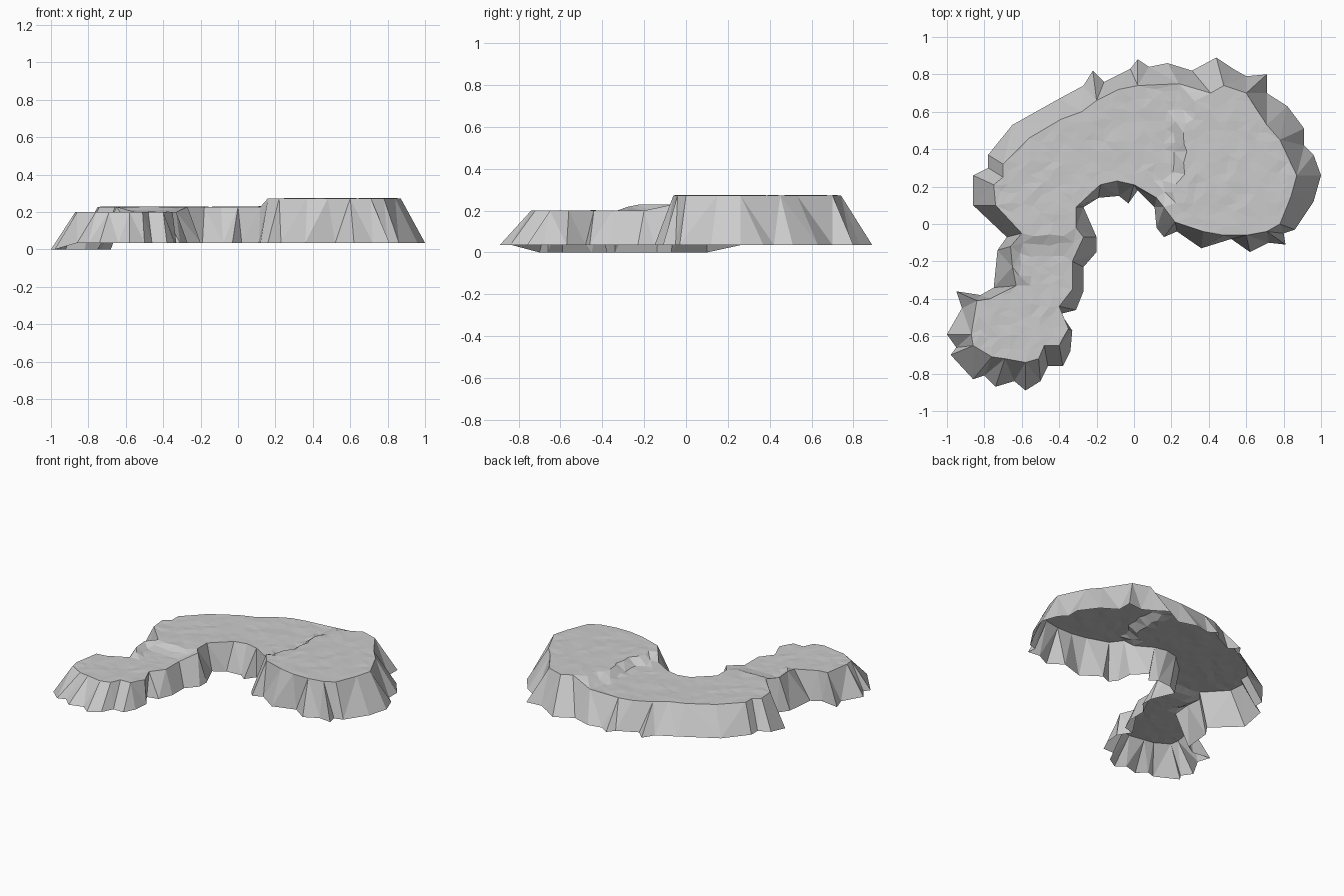
import bpy
import bmesh
import random
from mathutils import Vector
from mathutils.geometry import delaunay_2d_cdt

random.seed(4)
if "Cube" in bpy.data.objects:
    bpy.data.objects.remove(bpy.data.objects["Cube"], do_unlink=True)

LOW, MIDDLE, HIGH = .2, .228, .273      # terrace heights
SKIRT = .035                            # usual height of the cliff foot


def outline(pairs):
    """Points given in hundredths of a unit."""
    return [Vector(pair) / 100 for pair in pairs]


# Cliff foot, clockwise from the west corner
foot = outline([
    (-86, 26), (-78, 30), (-78, 37), (-65, 53), (-40, 67), (-27, 74), (-22, 82), (-16, 76),
    (-2, 83), (2, 88), (8, 84), (18, 86), (31, 82), (44, 89), (53, 83), (60, 79), (71, 80),
    (71, 70), (82, 63), (91, 51), (91, 42), (96, 37), (100, 26), (96, 12), (86, -3), (80, -5),
    (81, -11), (72, -10), (62, -15), (52, -8), (36, -13), (23, -4), (16, -7), (12, -2),
    (11, 9), (2, 18), (-3, 11), (-8, 15), (-19, 14), (-27, 9), (-20, -7), (-20, -15),
    (-27, -23), (-27, -36), (-31, -46), (-39, -48), (-33, -57), (-34, -68), (-38, -76),
    (-46, -76), (-50, -84), (-58, -89), (-64, -84), (-74, -87), (-80, -81), (-86, -83),
    (-98, -70), (-95, -66), (-100, -59), (-92, -45), (-95, -36), (-82, -38), (-75, -34),
    (-73, -14), (-68, -7), (-86, 10)])

# Cliff rim, same direction
rim = outline([
    (-75, 21), (-70, 25), (-70, 32), (-56, 46), (-39, 56), (-28, 60), (-20, 66), (-8, 72),
    (2, 74), (24, 75), (41, 70), (48, 74), (60, 70), (71, 53), (78, 45), (87, 26), (84, 15),
    (78, 0), (71, -4), (60, -6), (48, -6), (37, -4), (22, 1), (16, 9), (12, 14), (0, 21),
    (-9, 23), (-18, 21), (-31, 9), (-31, -2), (-27, -7), (-33, -20), (-33, -35), (-40, -44),
    (-35, -56), (-40, -65), (-48, -65), (-51, -72), (-58, -74), (-69, -72), (-76, -71),
    (-86, -65), (-87, -59), (-84, -41), (-77, -40), (-63, -33), (-65, -23), (-66, -12),
    (-60, -5), (-74, 10)])


def ease(t):
    t = min(max(t, 0), 1)
    return t * t * (3 - 2 * t)


def ground(p):
    """Terrace height at a point."""
    x, y = p
    neck = ease((y + .13) / .06)
    if x < -.61:
        neck = max(neck, ease((y + .33) / .08))
    edge = .21 if y > .27 else .1 + max(y - .1, 0) * .7
    width = .035 if y < .6 else .12
    return LOW + (MIDDLE - LOW) * neck + (HIGH - MIDDLE) * ease((x - edge) / width)


def foot_height(p):
    dips = p.x < -.66 and -.75 < p.y < .15
    return 0 if dips else SKIRT


stone = bpy.data.materials.new("grey_stone")
stone.use_nodes = True
GREY = (.6, .6, .6, 1)
stone.diffuse_color = GREY
stone.node_tree.nodes["Principled BSDF"].inputs["Base Color"].default_value = GREY


def add_object(name, bm):
    """Turn every face to the sky and make the object."""
    for face in bm.faces:
        face.normal_update()
        if face.normal.z < 0:
            face.normal_flip()
    mesh = bpy.data.meshes.new(name)
    bm.to_mesh(mesh)
    bm.free()
    mesh.materials.append(stone)
    obj = bpy.data.objects.new(name, mesh)
    bpy.context.collection.objects.link(obj)


# Terraced top: rim filled with a gently uneven grid
count = len(rim)
step = .055
points = list(rim)
for i in range(-18, 19):
    for j in range(-18, 19):
        p = Vector((i, j)) * step
        p += Vector((random.uniform(-1, 1), random.uniform(-1, 1))) * step * .25
        if min((p - r).length for r in rim) > step * .6:
            points.append(p)
loop = [(i, (i + 1) % count) for i in range(count)]
verts, _, faces, origins, _, _ = delaunay_2d_cdt(points, loop, [], 1, 1e-5)
bm = bmesh.new()
for p, origin in zip(verts, origins):
    on_rim = any(o < count for o in origin)
    bump = 0 if on_rim else random.uniform(-.003, .002)
    bm.verts.new((p.x, p.y, ground(p) + bump))
bm.verts.ensure_lookup_table()
for face in faces:
    bm.faces.new([bm.verts[i] for i in face])
bmesh.ops.delete(bm, geom=[v for v in bm.verts if not v.link_faces], context="VERTS")
add_object("terrace_top", bm)

# Flared cliff: zip the foot and rim together, open underneath
bm = bmesh.new()
low = [bm.verts.new((p.x, p.y, foot_height(p))) for p in foot]
high = [bm.verts.new((p.x, p.y, ground(p))) for p in rim]
a = b = 0
while a < len(low) or b < len(high):
    here, there = low[a % len(low)], high[b % len(high)]
    next_low, next_high = low[(a + 1) % len(low)], high[(b + 1) % len(high)]
    along_foot = (next_low.co - there.co).length < (next_high.co - here.co).length
    if b == len(high) or (a < len(low) and along_foot):
        bm.faces.new((next_low, here, there))
        a += 1
    else:
        bm.faces.new((next_high, here, there))
        b += 1
add_object("cliff_wall", bm)
